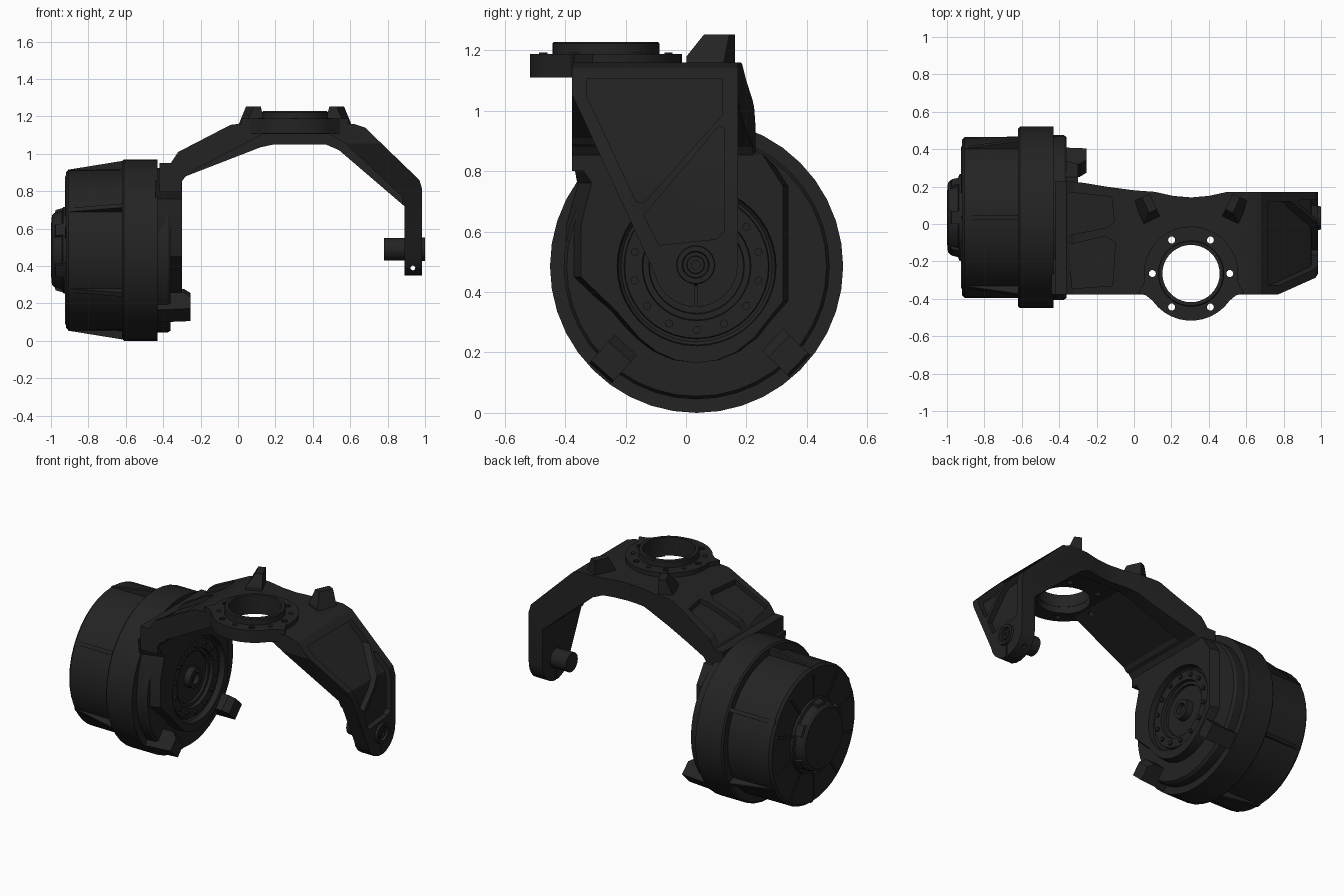
import bpy, bmesh
from math import sin, cos, pi, radians
from mathutils import Matrix, Vector

if "Cube" in bpy.data.objects:
    bpy.data.objects.remove(bpy.data.objects["Cube"])

CY, CZ = 0.035, 0.485          # motor axis
SX, SY = 0.305, -0.265         # swivel ring centre
mat = bpy.data.materials.new("dark_metal")
mat.diffuse_color = (0.017, 0.017, 0.017, 1)
mat.use_nodes = True
mat.node_tree.nodes["Principled BSDF"].inputs["Base Color"].default_value = mat.diffuse_color


def finish(name, bm):
    bmesh.ops.recalc_face_normals(bm, faces=bm.faces)
    me = bpy.data.meshes.new(name)
    bm.to_mesh(me)
    bm.free()
    me.materials.append(mat)
    ob = bpy.data.objects.new(name, me)
    bpy.context.collection.objects.link(ob)
    return ob


def prism(name, pts, axis, lo, hi):
    """Extrude a 2D outline along an axis."""
    put = {'x': lambda a, b, h: (h, a, b), 'y': lambda a, b, h: (a, h, b),
           'z': lambda a, b, h: (a, b, h)}[axis]
    bm = bmesh.new()
    low = [bm.verts.new(put(a, b, lo)) for a, b in pts]
    top = [bm.verts.new(put(a, b, hi)) for a, b in pts]
    n = len(pts)
    bm.faces.new(low)
    bm.faces.new(top)
    for i in range(n):
        bm.faces.new((low[i], low[(i + 1) % n], top[(i + 1) % n], top[i]))
    return finish(name, bm)


def lathe(name, prof, axis, a, b, seg=40, closed=False):
    """Turn a (height, radius) profile around an axis through (a, b)."""
    bm = bmesh.new()
    rings = []
    for h, r in prof:
        ring = []
        for i in range(seg):
            u, v = a + r * cos(2 * pi * i / seg), b + r * sin(2 * pi * i / seg)
            ring.append(bm.verts.new((h, u, v) if axis == 'x' else (u, h, v) if axis == 'y' else (u, v, h)))
        rings.append(ring)
    pairs = list(zip(rings, rings[1:]))
    if closed:
        pairs.append((rings[-1], rings[0]))
    else:
        bm.faces.new(rings[0])
        bm.faces.new(rings[-1])
    for p, q in pairs:
        for i in range(seg):
            j = (i + 1) % seg
            bm.faces.new((p[i], p[j], q[j], q[i]))
    return finish(name, bm)


def rod(name, axis, a, b, r, lo, hi, seg=16):
    return lathe(name, [(lo, r), (hi, r)], axis, a, b, seg)


def boolean(ob, other, op='DIFFERENCE'):
    m = ob.modifiers.new("b", 'BOOLEAN')
    m.operation, m.object, m.solver = op, other, 'EXACT'
    dg = bpy.context.evaluated_depsgraph_get()
    me = bpy.data.meshes.new_from_object(ob.evaluated_get(dg))
    ob.modifiers.clear()
    ob.data = me
    bpy.data.objects.remove(other)
    return ob


def join(name, obs):
    bpy.ops.object.select_all(action='DESELECT')
    for o in obs:
        o.select_set(True)
    bpy.context.view_layer.objects.active = obs[0]
    bpy.ops.object.join()
    obs[0].name = name
    return obs[0]


def around(name, make, angles):
    """Copies of a part drawn on the local +z side, turned about the motor axis."""
    obs = []
    for deg in angles:
        o = make()
        o.data.transform(Matrix.Translation((0, CY, CZ)) @ Matrix.Rotation(radians(deg), 4, 'X'))
        obs.append(o)
    return join(name, obs)


# --- motor drum, flange and end cap
lathe("motor_drum", [(-0.92, 0.415), (-0.905, 0.43), (-0.6, 0.432)], 'x', CY, CZ)
lathe("motor_flange", [(-0.62, 0.475), (-0.61, 0.485), (-0.43, 0.485), (-0.43, 0.44),
                       (-0.375, 0.44), (-0.36, 0.43)], 'x', CY, CZ)
lathe("end_cap", [(-1.0, 0.13), (-0.995, 0.185), (-0.98, 0.2), (-0.94, 0.212),
                  (-0.935, 0.23), (-0.91, 0.235)], 'x', CY, CZ)
around("cap_lugs", lambda: prism("l", [(-0.99, 0.16), (-0.975, 0.215), (-0.92, 0.23), (-0.92, 0.16)],
                                 'y', -0.035, 0.035), range(0, 360, 60))
around("drum_ribs", lambda: prism("r", [(-0.91, 0.41), (-0.91, 0.43), (-0.62, 0.477), (-0.6, 0.41)],
                                  'y', -0.012, 0.012), range(0, 360, 60))
around("end_ribs", lambda: prism("r", [(-0.926, 0.2), (-0.926, 0.39), (-0.91, 0.42), (-0.9, 0.2)],
                                 'y', -0.008, 0.008), range(0, 360, 36))
around("flange_clamps", lambda: prism("c", [(-0.44, 0.35), (-0.29, 0.35), (-0.255, 0.38),
                                            (-0.255, 0.465), (-0.44, 0.475)], 'y', -0.05, 0.05), (138, -134))

# --- arched fork: side profile trimmed to the top-view outline
profile = [(-0.42, 0.80), (-0.42, 0.95), (-0.36, 0.95), (-0.32, 1.01), (-0.04, 1.155), (0, 1.16),
           (0.62, 1.16), (0.68, 1.14), (0.97, 0.86), (0.985, 0.81), (0.985, 0.35), (0.89, 0.35),
           (0.89, 0.72), (0.54, 1.02), (0.47, 1.05), (0.19, 1.05), (0.12, 1.035), (-0.28, 0.88),
           (-0.302, 0.85), (-0.302, 0.80)]
fork = prism("fork", profile, 'y', -0.378, 0.4)
outline = [(-0.6, -0.6), (1.1, -0.6), (1.1, 0.172), (0.5, 0.172), (0.4, 0.15), (0.305, 0.142),
           (0.21, 0.15), (0.11, 0.172), (0, 0.18), (-0.15, 0.2), (-0.27, 0.22), (-0.36, 0.23), (-0.6, 0.23)]
boolean(fork, prism("c", outline, 'z', 0.2, 1.4), 'INTERSECT')

# hollow underside, leaving a deeper rib along the back edge
boolean(fork, prism("c", [(-0.27, 0.87), (-0.24, 0.91), (0.13, 1.105), (0.49, 1.105), (0.57, 1.06), (0.88, 0.77),
                          (0.88, 0.70), (0.5, 0.9), (0.1, 0.9)], 'y', -0.6, 0.09))

# tapered right leg with round foot
arc = [(0.032 + 0.14 * cos(radians(d)), 0.49 + 0.14 * sin(radians(d))) for d in range(190, 361, 17)]
boolean(fork, prism("c", [(-0.6, 1.06), (-0.38, 1.06)] + arc + [(0.6, 0.49), (0.6, 0.1), (-0.6, 0.1)],
                    'x', 0.5, 1.2))

# pockets on the right leg, separated by a diagonal rib
for pts in ([(-0.33, 1.105), (0.12, 1.105), (0.12, 0.985), (-0.14, 0.695), (-0.165, 0.7), (-0.33, 1.05)],
            [(0.11, 0.95), (0.128, 0.94), (0.128, 0.60), (0.1, 0.575), (-0.09, 0.555), (-0.14, 0.655)]):
    skin = prism("c", [(0.6, 1.12), (0.665, 1.105), (0.942, 0.835), (0.95, 0.8), (0.95, 0.3),
                       (1.1, 0.3), (1.1, 1.3), (0.6, 1.3)], 'y', -0.5, 0.5)
    boolean(fork, boolean(skin, prism("c", pts, 'x', 0.5, 1.2), 'INTERSECT'))

# pockets on the left slope
for pts in ([(-0.35, 0.17), (-0.12, 0.145), (-0.105, 0.01), (-0.15, -0.02), (-0.35, -0.06)],
            [(-0.35, -0.11), (-0.15, -0.065), (-0.10, -0.1), (-0.115, -0.33), (-0.33, -0.345)]):
    skin = prism("c", [(-0.42, 0.93), (-0.32, 0.98), (-0.04, 1.125), (-0.04, 1.4), (-0.42, 1.4)], 'y', -0.5, 0.5)
    boolean(fork, boolean(skin, prism("c", pts, 'z', 0.7, 1.5), 'INTERSECT'))

# swivel mount plate blended into the fork, with bore and bolt holes
rim = [(SX + 0.252 * cos(radians(d)), SY + 0.252 * sin(radians(d))) for d in range(-145, -34, 10)]
rim2 = [(SX + 0.252 * cos(radians(d)), SY + 0.252 * sin(radians(d))) for d in range(-10, 191, 10)]
plate = [(0.02, -0.37), (0.065, -0.382)] + rim + [(0.545, -0.382), (0.59, -0.37)] + rim2
boolean(fork, prism("c", plate, 'z', 1.11, 1.188), 'UNION')
boolean(fork, rod("c", 'z', SX, SY, 0.155, 0.9, 1.4, 40))
holes = [rod("c", 'z', SX + 0.207 * cos(i * pi / 3), SY + 0.207 * sin(i * pi / 3), 0.019, 0.9, 1.4, 10)
         for i in range(6)]
boolean(fork, join("c", holes))
boolean(fork, rod("c", 'y', 0.935, 0.39, 0.013, -0.4, 0.4, 12))                     # cross bolt hole
boolean(fork, prism("c", [(0.028, 0.3), (0.036, 0.3), (0.036, 0.44), (0.028, 0.44)], 'x', 0.8, 1.1))  # clamp slit

lathe("swivel_ring", [(1.15, 0.153), (1.228, 0.153), (1.228, 0.172), (1.222, 0.177), (1.15, 0.177)],
      'z', SX, SY, closed=True)
join("swivel_bolts", [rod("b", 'z', SX + 0.207 * cos(t), SY + 0.207 * sin(t), 0.016, 1.17, 1.192, 6)
                      for t in [(i + 0.5) * pi / 3 for i in range(6)]])

# --- stop lugs on top of the fork, mirrored about the ring
for side, label in ((-1, "left"), (1, "right")):
    lug = prism("stop_lug_" + label, [(-0.07, 1.14), (-0.07, 1.18), (-0.03, 1.252), (0.062, 1.252),
                                      (0.062, 1.14)], 'x', -0.065, 0.03)
    for v in lug.data.vertices:          # sloped outer side
        if v.co.z > 1.2 and v.co.x < 0:
            v.co.x += 0.05
    m = Matrix.Translation((0.082, 0.093, 0)) @ Matrix.Rotation(radians(25), 4, 'Z')
    if side > 0:
        m = Matrix.Translation((2 * SX, 0, 0)) @ Matrix.Scale(-1, 4, Vector((1, 0, 0))) @ m
    lug.data.transform(m)
    if side > 0:
        lug.data.flip_normals()

# --- right pivot pin and its outer boss
rod("pivot_pin", 'x', 0.032, 0.49, 0.06, 0.78, 0.95, 24)
lathe("pivot_boss", [(0.96, 0.066), (1.0, 0.062), (1.0, 0.045), (0.985, 0.042), (0.985, 0.03),
                     (0.995, 0.028), (0.995, 0.014), (0.97, 0.014)], 'x', 0.032, 0.49, 24)

# --- left leg plate carrying the motor: narrower at its face, with a stepped round recess
low = [(CY + 0.32 * cos(radians(d)), CZ + 0.32 * sin(radians(d))) for d in range(228, 320, 14)]
leg = prism("motor_leg", [(-0.378, 0.86), (-0.36, 0.76), (-0.4, 0.62), (-0.4, 0.45), (-0.27, 0.34)]
            + low + [(0.36, 0.37), (0.36, 0.75), (0.25, 0.86)], 'x', -0.44, -0.30)
for v in leg.data.vertices:              # chamfered sides
    if v.co.x > -0.35 and v.co.z < 0.8:
        v.co.y = CY + (v.co.y - CY) * 0.88
boolean(leg, lathe("c", [(-0.345, 0.25), (-0.335, 0.26), (-0.2, 0.272)], 'x', CY, CZ))
boolean(leg, lathe("c", [(-0.395, 0.15), (-0.3, 0.165)], 'x', CY, CZ))
lathe("bearing_ring", [(-0.36, 0.175), (-0.325, 0.18), (-0.325, 0.238), (-0.36, 0.242)],
      'x', CY, CZ, closed=True)
around("bearing_bolts", lambda: rod("b", 'x', 0, 0.21, 0.014, -0.335, -0.313, 6),
       [i * 360 / 14 for i in range(14)])
lathe("motor_hub", [(-0.42, 0.11), (-0.37, 0.1), (-0.37, 0.065), (-0.32, 0.06), (-0.32, 0.035),
                    (-0.345, 0.03)], 'x', CY, CZ, 24)

# smooth round parts, keep hard edges
bpy.ops.object.select_all(action='SELECT')
bpy.context.view_layer.objects.active = fork
bpy.ops.object.shade_smooth_by_angle(angle=radians(20))
